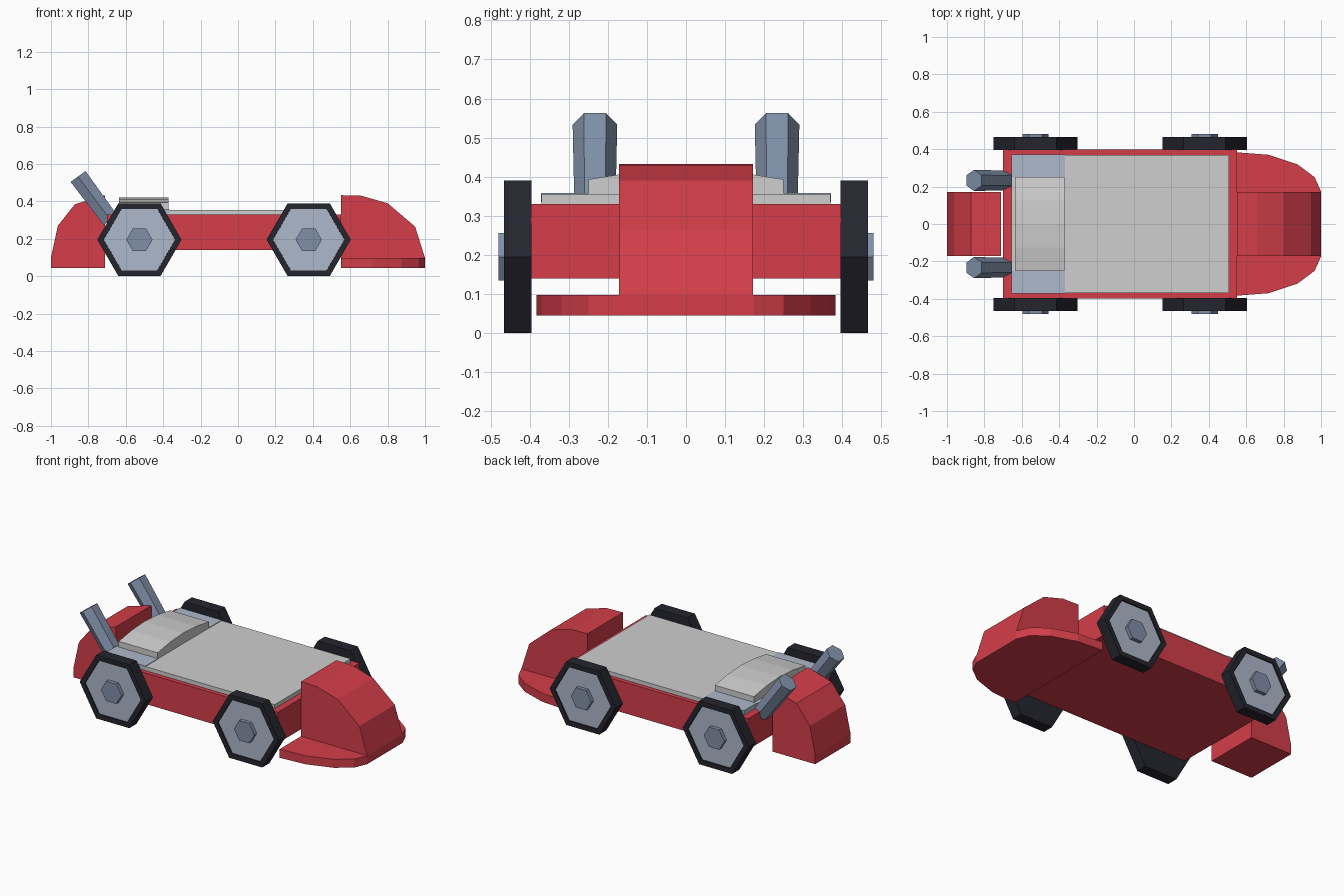
import bpy, bmesh, math
from mathutils import Vector

if "Cube" in bpy.data.objects:
    bpy.data.objects.remove(bpy.data.objects["Cube"])


def material(name, rgb):
    m = bpy.data.materials.new(name)
    m.diffuse_color = (*rgb, 1)
    m.use_nodes = True
    m.node_tree.nodes["Principled BSDF"].inputs["Base Color"].default_value = m.diffuse_color
    return m


RED = material("red paint", (0.66, 0.048, 0.068))
GREY = material("light grey", (0.62, 0.62, 0.62))
BLACK = material("dark rubber", (0.018, 0.018, 0.028))
SILVER = material("pale blue grey", (0.42, 0.48, 0.59))
STEEL = material("steel blue", (0.215, 0.275, 0.39))


def finish(bm, name, mats):
    bmesh.ops.recalc_face_normals(bm, faces=bm.faces)
    me = bpy.data.meshes.new(name)
    bm.to_mesh(me)
    bm.free()
    for m in mats:
        me.materials.append(m)
    ob = bpy.data.objects.new(name, me)
    bpy.context.collection.objects.link(ob)
    return ob


def extrude_bm(points, axis, lo, hi):
    """Extrude a 2D outline along axis: y takes (x, z), z takes (x, y), x takes (y, z)."""
    place = {"x": lambda a, b, t: (t, a, b),
             "y": lambda a, b, t: (a, t, b),
             "z": lambda a, b, t: (a, b, t)}[axis]
    bm = bmesh.new()
    face = bm.faces.new([bm.verts.new(place(a, b, lo)) for a, b in points])
    out = bmesh.ops.extrude_face_region(bm, geom=[face], use_keep_orig=True)
    verts = [v for v in out["geom"] if isinstance(v, bmesh.types.BMVert)]
    bmesh.ops.translate(bm, verts=verts, vec=place(0, 0, hi - lo))
    return bm


def prism(name, points, axis, lo, hi, mat):
    return finish(extrude_bm(points, axis, lo, hi), name, [mat])


def box(name, x0, x1, y0, y1, z0, z1, mat):
    return prism(name, [(x0, y0), (x1, y0), (x1, y1), (x0, y1)], "z", z0, z1, mat)


def hexagon(cx, cz, r):
    return [(cx + r * math.cos(i * math.pi / 3), cz + r * math.sin(i * math.pi / 3))
            for i in range(6)]


# Body and deck
box("body", -0.70, 0.55, -0.397, 0.397, 0.14, 0.33, RED)
box("deck", -0.655, 0.508, -0.37, 0.37, 0.325, 0.355, GREY)
for s, side in ((-1, "right"), (1, "left")):
    box(side + "_deck_panel", -0.655, -0.37, *sorted((s * 0.25, s * 0.371)),
        0.335, 0.358, SILVER)

# Arched engine cover
prism("engine_cover", [(-0.25, 0.34), (0.25, 0.34), (0.25, 0.393), (0.125, 0.413),
                       (0, 0.42), (-0.125, 0.413), (-0.25, 0.393)],
      "x", -0.637, -0.372, GREY)

# Nose: central block on a rounded splitter plate
prism("nose_block", [(0.55, 0.09), (1.0, 0.09), (1.0, 0.097), (0.947, 0.265),
                     (0.80, 0.39), (0.66, 0.43), (0.55, 0.433)], "y", -0.172, 0.172, RED)
half = [(0.55, 0.383), (0.72, 0.37), (0.875, 0.318), (0.966, 0.25), (1.0, 0.173)]
prism("front_splitter", half + [(x, -y) for x, y in reversed(half)],
      "z", 0.045, 0.097, RED)

# Tail block
prism("tail_block", [(-0.71, 0.045), (-1.0, 0.045), (-1.0, 0.10), (-0.963, 0.27),
                     (-0.872, 0.385), (-0.71, 0.433)], "y", -0.172, 0.172, RED)

# Wheels: dark tyre with recessed disc and protruding hub
WZ = 0.195
for wx, end in ((-0.527, "rear"), (0.378, "front")):
    for s, side in ((-1, "right"), (1, "left")):
        bm = extrude_bm(hexagon(wx, WZ, 0.225), "y", s * 0.395, s * 0.465)
        bmesh.ops.recalc_face_normals(bm, faces=bm.faces)
        outer = max(bm.faces, key=lambda f: s * f.calc_center_median().y)
        bmesh.ops.inset_region(bm, faces=[outer], thickness=0.034)
        bmesh.ops.inset_region(bm, faces=[outer], thickness=0.0005, depth=-0.008)
        outer.material_index = 1
        finish(bm, f"{end}_{side}_wheel", [BLACK, SILVER])
        prism(f"{end}_{side}_hub", hexagon(wx, WZ, 0.07), "y", s * 0.45, s * 0.48, STEEL)

# Slanted exhaust pipes
top, bottom = Vector((-0.855, 0, 0.533)), Vector((-0.682, 0, 0.30))
for s, side in ((-1, "right"), (1, "left")):
    axis = (top - bottom).normalized()
    across = axis.cross(Vector((0, 1, 0)))
    bm = bmesh.new()
    rings = []
    for c, r in ((bottom, 0.052), (top, 0.057)):
        rings.append([bm.verts.new(c + Vector((0, s * 0.233 + a, 0)) + across * b)
                      for a, b in hexagon(0, 0, r)])
    for ring in rings:
        bm.faces.new(ring)
    for i in range(6):
        j = (i + 1) % 6
        bm.faces.new((rings[0][i], rings[0][j], rings[1][j], rings[1][i]))
    finish(bm, side + "_exhaust_pipe", [STEEL])
